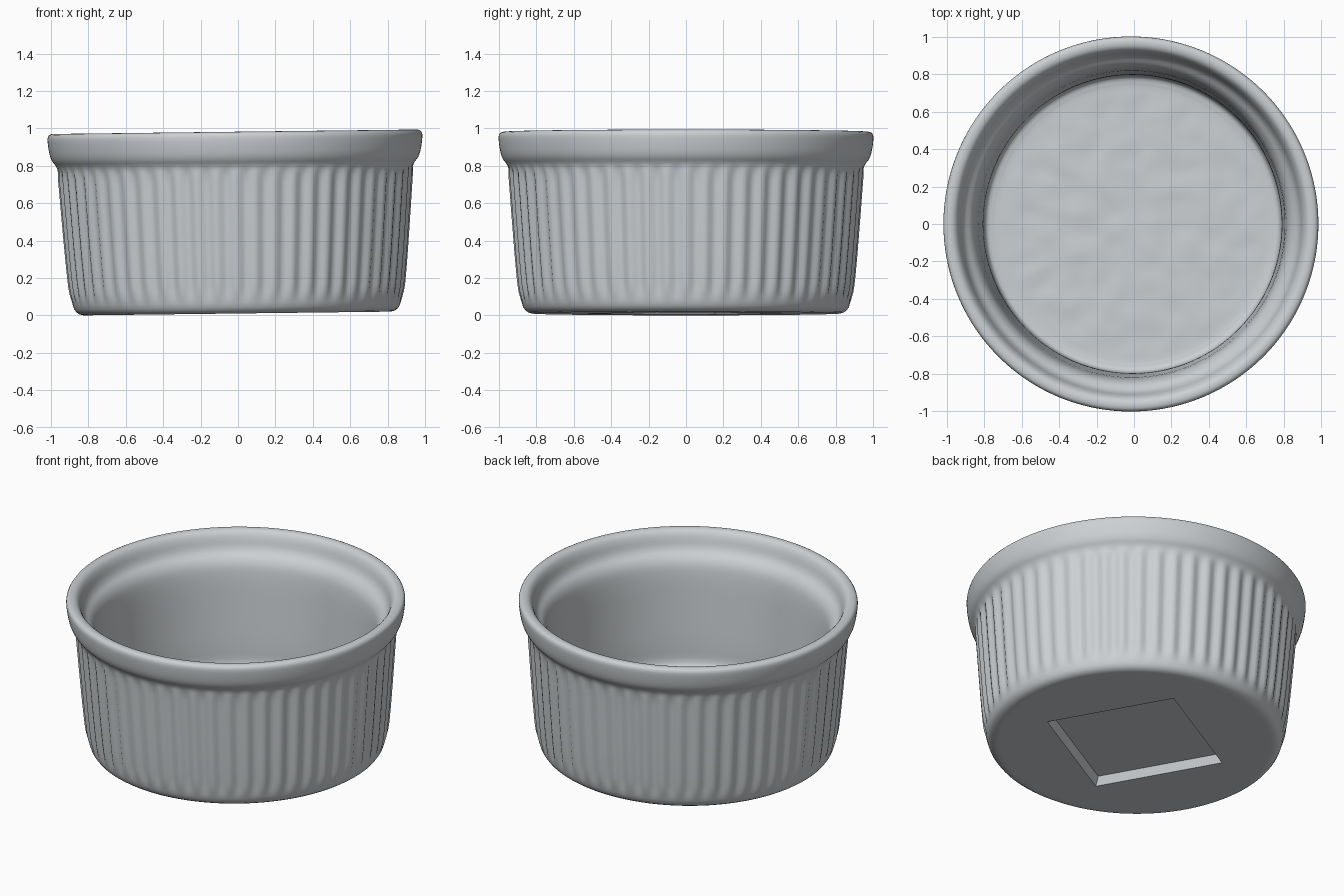
import bpy, bmesh, math
from mathutils import Vector, Matrix, noise

cube = bpy.data.objects.get("Cube")
if cube:
    bpy.data.objects.remove(cube)

FLUTES = 56
SEGMENTS = FLUTES * 6
TILT = Matrix.Rotation(math.radians(-0.7), 4, 'Y')

# One glazed colour
glaze = bpy.data.materials.new("pale_grey_glaze")
glaze.use_nodes = True
colour = (0.6, 0.63, 0.65, 1)
glaze.diffuse_color = colour
glaze.node_tree.nodes["Principled BSDF"].inputs["Base Color"].default_value = colour


def rounded(points, passes=2):
    """Soften a profile by cutting its corners."""
    for _ in range(passes):
        soft = [points[0]]
        for a, b in zip(points, points[1:]):
            soft += [a.lerp(b, 0.25), a.lerp(b, 0.75)]
        points = soft + [points[-1]]
    return points


def ramp(a, b, t):
    t = min(max((t - a) / (b - a), 0), 1)
    return t * t * (3 - 2 * t)


# Profile (radius, height): foot, fluted wall, flared lip, inner ledge
outer = [(0.76, 0), (0.86, 0.0), (0.888, 0.09), (0.905, 0.25), (0.925, 0.5),
         (0.943, 0.74), (0.95, 0.79), (0.985, 0.83), (1.0, 0.90)]
inner = [(1.004, 0.968), (0.95, 0.974), (0.92, 0.94), (0.90, 0.86),
         (0.85, 0.82), (0.825, 0.75), (0.81, 0.5), (0.797, 0.28),
         (0.797, 0.15), (0.74, 0.14)]
wall = rounded([Vector(p) for p in outer + inner])
floor = [Vector((0.74 * (1 - i / 24), 0.14)) for i in range(1, 24)]

# Body: revolve the profile, with shallow flutes and an uneven floor
bm = bmesh.new()
rings = []
for k, p in enumerate(wall + floor):
    outside = k < len(wall) and p.x > 0.87 and p.y < 0.82
    flute = 0.009 * ramp(0.05, 0.14, p.y) * (1 - ramp(0.72, 0.80, p.y)) if outside else 0
    ring = []
    for s in range(SEGMENTS):
        a = math.tau * s / SEGMENTS
        r = p.x + flute * (math.cos(FLUTES * a) - 0.3)
        co = Vector((r * math.cos(a), r * math.sin(a), p.y))
        if k >= len(wall):
            co.z += 0.006 * noise.noise(co * 9) * ramp(0, 0.1, 0.74 - p.x)
        ring.append(bm.verts.new(co))
    rings.append(ring)
for lo, hi in zip(rings, rings[1:]):
    for s in range(SEGMENTS):
        t = (s + 1) % SEGMENTS
        bm.faces.new((lo[s], lo[t], hi[t], hi[s]))
bm.faces.new(rings[0][::-1])
bm.faces.new(rings[-1])
bmesh.ops.recalc_face_normals(bm, faces=bm.faces)
mesh = bpy.data.meshes.new("ramekin_body")
bm.to_mesh(mesh)
bm.free()
mesh.materials.append(glaze)
body = bpy.data.objects.new("ramekin_body", mesh)
bpy.context.collection.objects.link(body)

# Square hollow pressed into the underside
bpy.ops.mesh.primitive_cone_add(vertices=4, radius1=0.60, radius2=0.53, depth=0.10,
                                rotation=(0, 0, math.radians(45 + 29)))
cutter = bpy.context.object
cutter.name = "base_hollow_cutter"
cutter.hide_render = True
cutter.data.materials.append(glaze)
cut = body.modifiers.new("base_hollow", 'BOOLEAN')
cut.operation = 'DIFFERENCE'
cut.object = cutter
cut.solver = 'EXACT'

bpy.ops.object.select_all(action='DESELECT')
body.select_set(True)
bpy.context.view_layer.objects.active = body
bpy.ops.object.modifier_apply(modifier=cut.name)
bpy.data.objects.remove(cutter)
bpy.ops.object.shade_smooth_by_angle(angle=math.radians(40))

# Slight lean of the hand-made dish, then rest it on the ground
body.data.transform(TILT)
low = min(v.co.z for v in body.data.vertices)
body.data.transform(Matrix.Translation((-0.005, 0, -low)))
